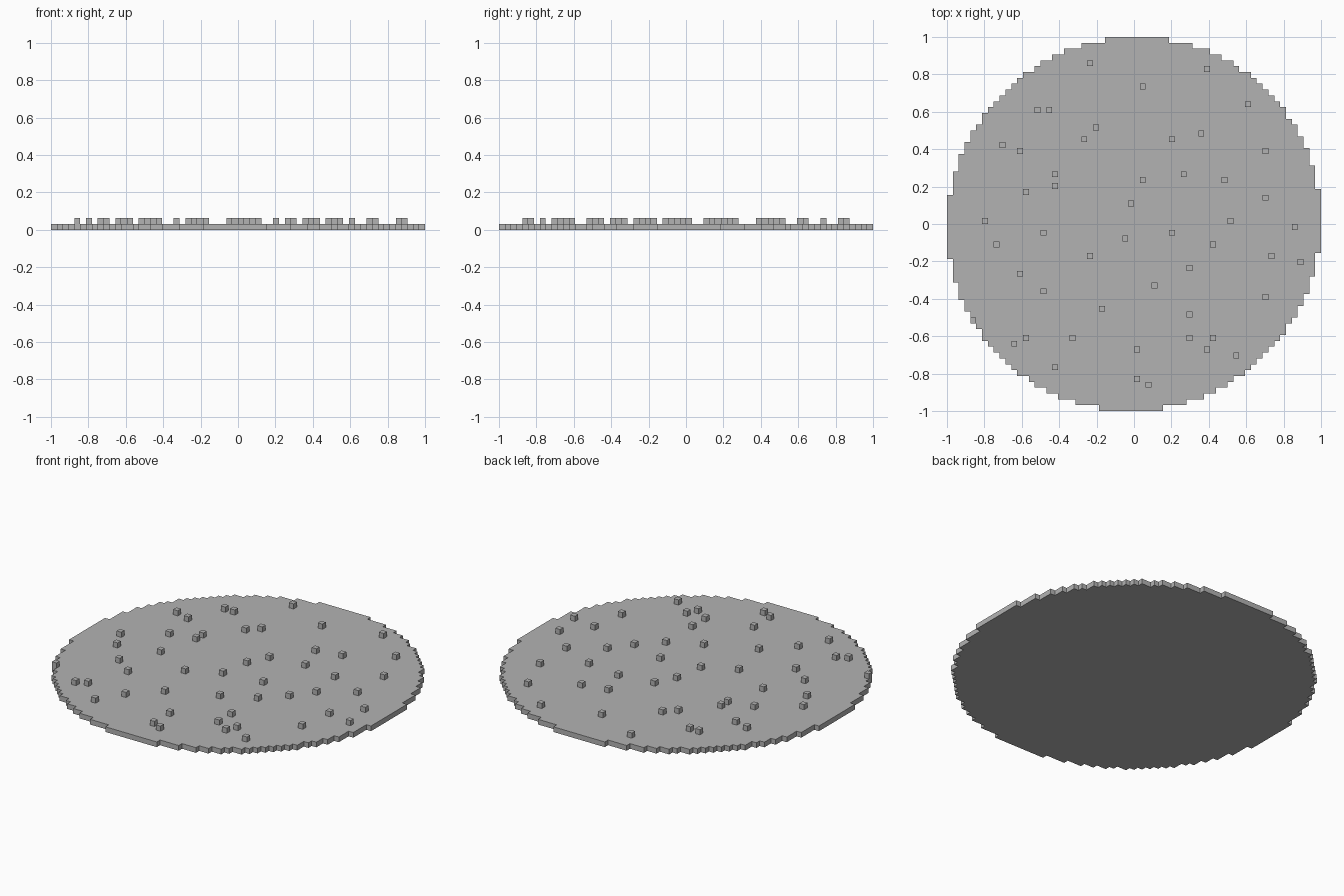
import bpy
import bmesh
from mathutils import Matrix, Vector

cube = bpy.data.objects.get("Cube")
if cube:
    bpy.data.objects.remove(cube, do_unlink=True)

CELL = 1 / 32        # edge length of one block
RADIUS = 31.5        # disc radius in blocks


def make_material(name, colour):
    mat = bpy.data.materials.new(name)
    mat.use_nodes = True
    mat.diffuse_color = colour
    mat.node_tree.nodes["Principled BSDF"].inputs["Base Color"].default_value = colour
    return mat


def make_object(name, bm, mat):
    mesh = bpy.data.meshes.new(name)
    bm.to_mesh(mesh)
    bm.free()
    mesh.materials.append(mat)
    obj = bpy.data.objects.new(name, mesh)
    bpy.context.scene.collection.objects.link(obj)
    return obj


def in_disc(column, row):
    return column * column + row * row <= RADIUS * RADIUS


stone = make_material("stone grey", (0.45, 0.45, 0.45, 1))

# Round floor slab: two stepped discs one block apart, merged into one outline
bm = bmesh.new()
span = range(-32, 32)
for column in span:
    for row in span:
        if in_disc(column, row) or in_disc(column + 1, row + 1):
            corners = ((0, 0), (1, 0), (1, 1), (0, 1))
            bm.faces.new([bm.verts.new(((column + dx) * CELL, (row + dy) * CELL, 0))
                          for dx, dy in corners])
bmesh.ops.remove_doubles(bm, verts=bm.verts[:], dist=CELL / 10)
bmesh.ops.dissolve_limit(bm, angle_limit=0.01, verts=bm.verts[:], edges=bm.edges[:])
slab = make_object("floor_slab", bm, stone)
thicken = slab.modifiers.new("thickness", "SOLIDIFY")
thicken.thickness = CELL
thicken.offset = 1

# Scattered blocks on top of the slab, by column and row
blocks = [
    (-8, 27), (12, 26), (1, 23), (-17, 19), (-15, 19), (19, 20), (-7, 16),
    (-9, 14), (11, 15), (6, 14), (-23, 13), (-20, 12), (22, 12), (-14, 8),
    (-14, 6), (-19, 5), (1, 7), (8, 8), (15, 7), (22, 4), (-1, 3),
    (-26, 0), (16, 0), (27, -1), (-16, -2), (6, -2), (-2, -3), (-24, -4),
    (13, -4), (-8, -6), (23, -6), (28, -7), (9, -8), (-20, -9), (-16, -12),
    (3, -11), (22, -13), (-6, -15), (9, -16), (-28, -17), (-19, -20), (-21, -21),
    (-11, -20), (0, -22), (9, -20), (13, -20), (12, -22), (17, -23), (-14, -25),
    (0, -27), (2, -28),
]
bm = bmesh.new()
for column, row in blocks:
    centre = Vector((column + 0.5, row + 0.5, 1.5)) * CELL
    bmesh.ops.create_cube(bm, size=CELL, matrix=Matrix.Translation(centre))
make_object("scattered_blocks", bm, stone)
